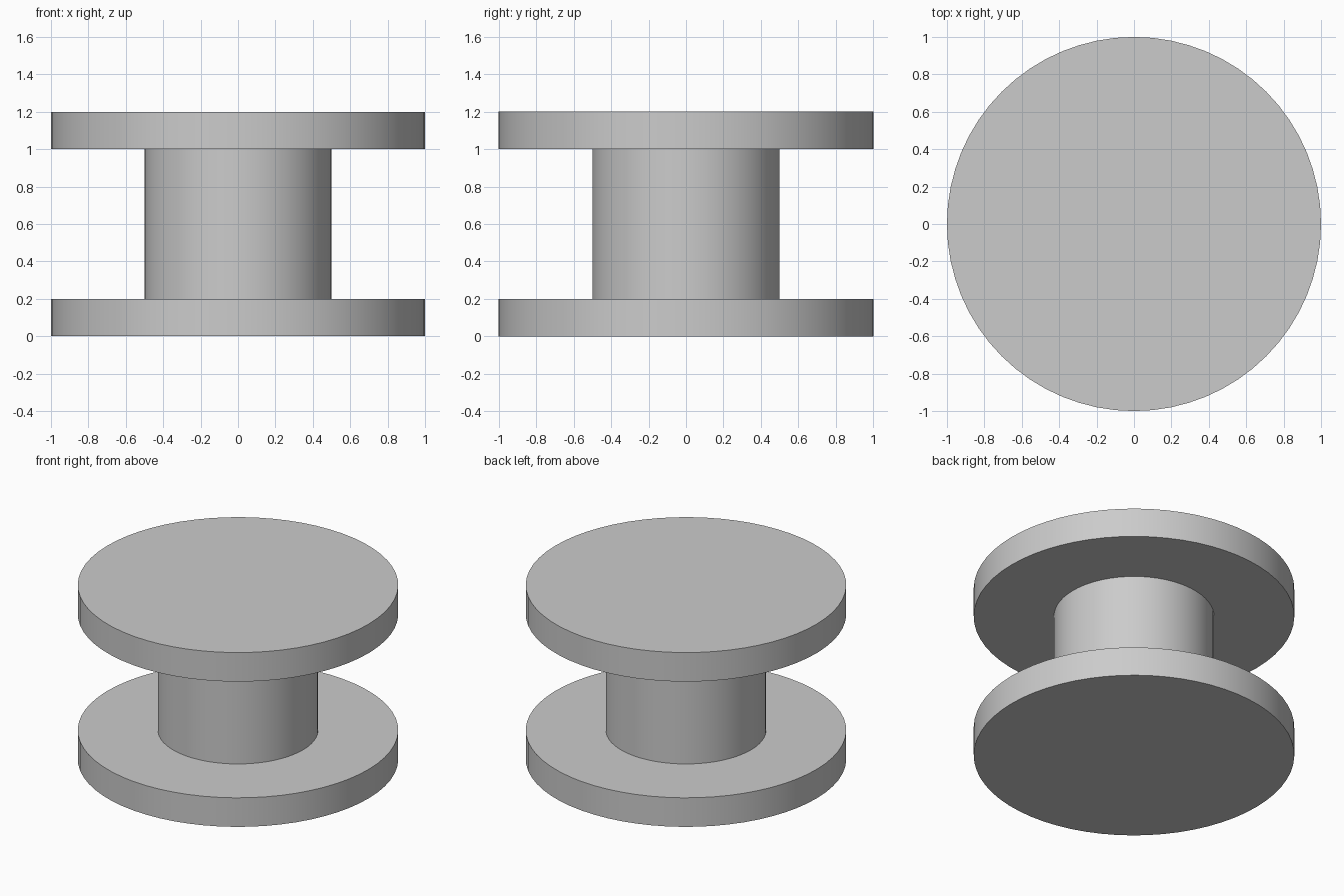
import bpy
import math

if "Cube" in bpy.data.objects:
    bpy.data.objects.remove(bpy.data.objects["Cube"])

# One plain grey for the whole spool
grey = bpy.data.materials.new("plain_grey")
grey.diffuse_color = (0.6, 0.6, 0.6, 1.0)
grey.use_nodes = True
grey.node_tree.nodes["Principled BSDF"].inputs["Base Color"].default_value = grey.diffuse_color


def disc(name, radius, bottom, top):
    """Upright capped cylinder with smooth walls and sharp rims."""
    bpy.ops.mesh.primitive_cylinder_add(
        vertices=64, radius=radius, depth=top - bottom,
        location=(0, 0, (bottom + top) / 2))
    obj = bpy.context.object
    obj.name = name
    obj.data.materials.append(grey)
    bpy.ops.object.shade_smooth_by_angle(angle=math.radians(30))
    return obj


# Two wide flanges joined by a narrower hub
disc("lower_flange", 1.0, 0.0, 0.2)
disc("hub", 0.5, 0.2, 1.0)
disc("upper_flange", 1.0, 1.0, 1.2)
